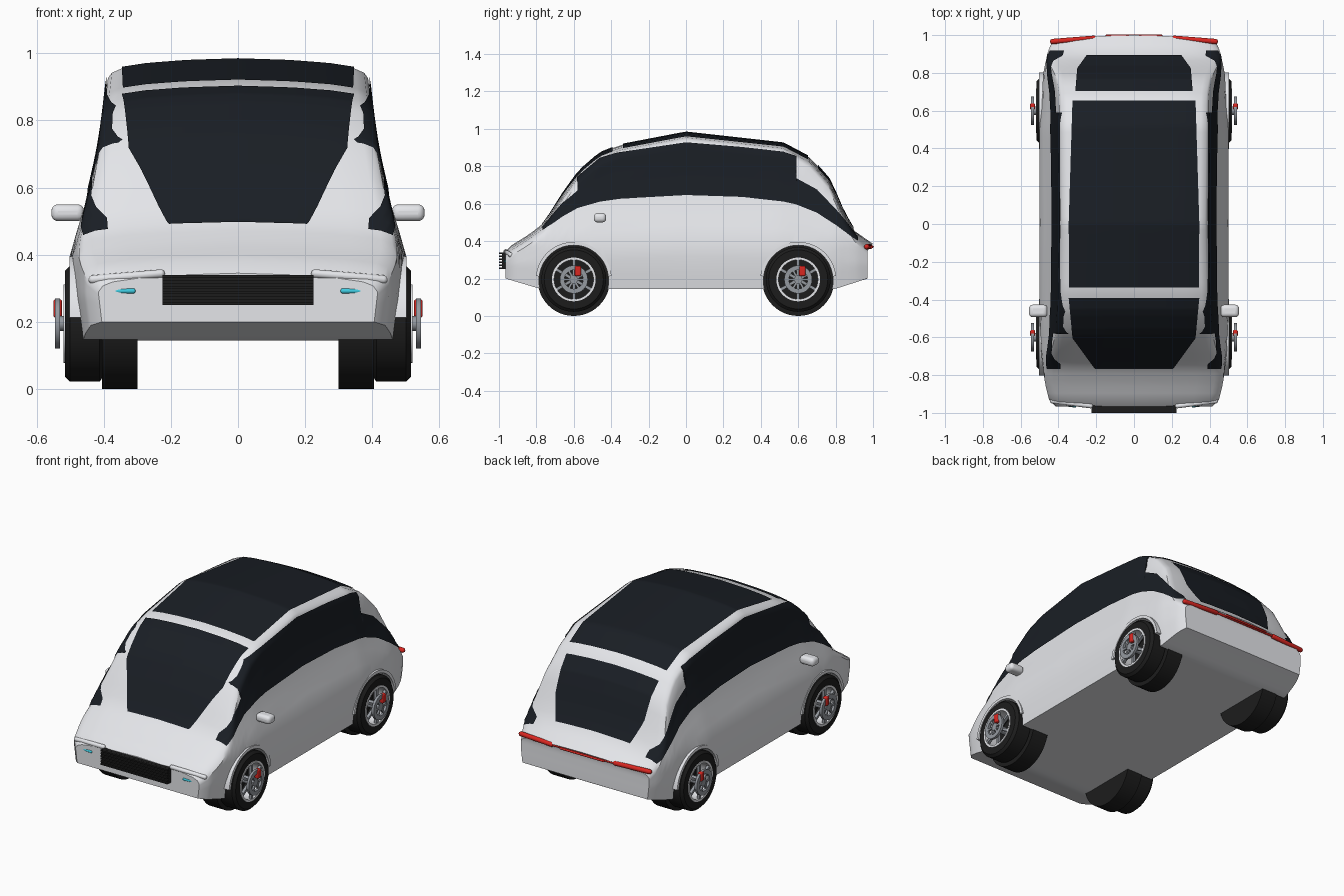
import bpy, bmesh, math
from mathutils import Vector, Matrix
from mathutils.bvhtree import BVHTree

if "Cube" in bpy.data.objects:
    bpy.data.objects.remove(bpy.data.objects["Cube"])


def mat(name, r, g, b):
    m = bpy.data.materials.new(name)
    m.diffuse_color = (r, g, b, 1)
    m.use_nodes = True
    m.node_tree.nodes["Principled BSDF"].inputs["Base Color"].default_value = m.diffuse_color
    return m


WHITE = mat("white_paint", 0.78, 0.79, 0.82)
GLASS = mat("dark_glass", 0.01, 0.013, 0.018)
BLACK = mat("black_rubber", 0.012, 0.012, 0.012)
STEEL = mat("steel", 0.3, 0.32, 0.35)
RED = mat("red", 0.7, 0.02, 0.015)
CYAN = mat("cyan", 0.05, 0.6, 0.75)


def finish(name, bm, m, bevel=0, angle=35, recalc=True):
    if recalc:
        bmesh.ops.recalc_face_normals(bm, faces=bm.faces)
    me = bpy.data.meshes.new(name)
    bm.to_mesh(me)
    bm.free()
    me.materials.append(m)
    ob = bpy.data.objects.new(name, me)
    bpy.context.collection.objects.link(ob)
    if bevel:
        mod = ob.modifiers.new("bevel", 'BEVEL')
        mod.width, mod.segments = bevel, 4
    smooth(ob, angle)
    return ob


def smooth(ob, angle=35):
    bpy.ops.object.select_all(action='DESELECT')
    ob.select_set(True)
    bpy.context.view_layer.objects.active = ob
    bpy.ops.object.shade_smooth_by_angle(angle=math.radians(angle))


def lerp(table, t, k=1):
    for a, b in zip(table, table[1:]):
        if t <= b[0]:
            f = max(0, (t - a[0]) / (b[0] - a[0]))
            return a[k] + (b[k] - a[k]) * f
    return table[-1][k]


def box(name, c, s, m, bevel=0, rot=Matrix()):
    bm = bmesh.new()
    bmesh.ops.create_cube(bm, size=1)
    bm.transform(Matrix.Translation(c) @ rot @ Matrix.Diagonal((*s, 1)))
    return finish(name, bm, m, bevel)


def capsule(name, a, b, r, m):
    a, b = Vector(a), Vector(b)
    d = b - a
    h = d.length / 2 - r
    bm = bmesh.new()
    bmesh.ops.create_uvsphere(bm, u_segments=16, v_segments=10, radius=r)
    for v in bm.verts:
        v.co.z += h if v.co.z > -1e-5 else -h
    bm.transform(Matrix.Translation((a + b) / 2) @ d.to_track_quat('Z', 'Y').to_matrix().to_4x4())
    return finish(name, bm, m, angle=60)


def lathe(name, prof, s, y, z, m, n=48, a0=0.0, a1=2 * math.pi):
    """Revolve a closed (x, r) profile about a sideways axle; s = side."""
    full = a1 - a0 > 6.28
    bm = bmesh.new()
    rings = []
    for i in range(n if full else n + 1):
        a = a0 + (a1 - a0) * i / n
        rings.append([bm.verts.new((s * x, y + r * math.cos(a), z + r * math.sin(a))) for x, r in prof])
    k = len(prof)
    for i in range(n):
        p, q = rings[i], rings[(i + 1) % len(rings)]
        for j in range(k):
            bm.faces.new((p[j], p[(j + 1) % k], q[(j + 1) % k], q[j]))
    if not full:
        bm.faces.new(rings[0])
        bm.faces.new(rings[-1])
    bmesh.ops.remove_doubles(bm, verts=bm.verts, dist=1e-5)
    return finish(name, bm, m)


# Body: roofline, underside, plan taper and side section, lofted along y
TOP = [(-.965, .345), (-.93, .38), (-.84, .435), (-.75, .505), (-.66, .65), (-.57, .775), (-.46, .87),
       (-.355, .912), (0, .98), (.52, .922), (.665, .845), (.77, .725), (.84, .56), (.9, .455), (.97, .385)]
LOW = [(-.965, .2), (-.78, .145), (.8, .145), (.97, .2)]
PLAN = [(-.965, .83), (-.93, .9), (-.85, .94), (-.7, .98), (-.5, 1), (.5, 1), (.8, .96), (.92, .91), (.97, .86)]
WIDE = [(.14, .48), (.28, .5), (.4, .5), (.47, .48), (.6, .44), (.75, .408), (.93, .387)]
CROWN = [(.97, .038), (.9, .026), (.7, .014), (.4, .005), (0, 0)]
bm = bmesh.new()
rings = []
NST = 56
for i in range(NST + 1):
    y = -.965 + 1.935 * i / NST
    zt, zb, pl = lerp(TOP, y), lerp(LOW, y), lerp(PLAN, y)
    ze = zt - .055
    half = [(0, zb)]
    for j in range(10):
        z = zb + (ze - zb) * j / 9
        half.append((pl * lerp(WIDE, z), z))
    we = half[-1][0]
    half += [(we * f, zt - d) for f, d in CROWN]
    ring = half + [(-x, z) for x, z in half[-2:0:-1]]
    bow = max(0, (y - .9) / .07) * .03
    rings.append([bm.verts.new((x, y + bow * (1 - (x / .43) ** 2) * min(1, max(0, (z - .19) / .12)), z))
                  for x, z in ring])
for p, q in zip(rings, rings[1:]):
    for j in range(len(p)):
        k = (j + 1) % len(p)
        bm.faces.new((p[j], p[k], q[k], q[j]))
for r in (rings[0], rings[-1]):  # end caps, bridged left to right
    n = len(r)
    for j in range(n // 2):
        quad = list(dict.fromkeys((r[j], r[j + 1], r[-j - 1], r[-j % n])))
        if len(quad) > 2:
            bm.faces.new(quad)
bmesh.ops.recalc_face_normals(bm, faces=bm.faces)
tree = BVHTree.FromBMesh(bm)
body = finish("body_shell", bm, WHITE)

# Wheel arch openings
for y in (-.6, .6):
    for s in (-1, 1):
        c = lathe("arch_cutter", [(.3, 0), (.3, .187), (.6, .187), (.6, 0)], s, y, .193, BLACK)
        c.hide_render = True
        mod = body.modifiers.new("arch", 'BOOLEAN')
        mod.operation, mod.object, mod.solver = 'DIFFERENCE', c, 'EXACT'
        bpy.context.view_layer.objects.active = body
        bpy.ops.object.modifier_apply(modifier=mod.name)
        bpy.data.objects.remove(c)
smooth(body)


def panel(name, edges, side=0, n=12):
    """Glass laid on the body: edges are (y, low, high), cast from above or from a side."""
    y0, y1 = edges[0][0], edges[-1][0]
    ys = sorted({e[0] for e in edges} | {y0 + (y1 - y0) * i / 60 for i in range(61)})
    bm = bmesh.new()
    rows = []
    for y in ys:
        lo, hi = lerp(edges, y, 1), lerp(edges, y, 2)
        row = []
        for j in range(n + 1):
            b = lo + (hi - lo) * j / n
            o, d = ((b, y, 2), (0, 0, -1)) if not side else ((2 * side, y, b), (-side, 0, 0))
            p, nor, *_ = tree.ray_cast(Vector(o), Vector(d))
            if p is None:
                p, nor, *_ = tree.find_nearest(Vector((side * .35, y, b)))
            row.append(bm.verts.new(p + nor * .006))
        rows.append(row)
    for p, q in zip(rows, rows[1:]):
        for j in range(n):
            bm.faces.new((p[j], p[j + 1], q[j + 1], q[j]) if side != -1 else (q[j], q[j + 1], p[j + 1], p[j]))
    return finish(name, bm, GLASS, angle=50, recalc=False)


# Windscreen, roof and rear glass
def centred(*e):
    return [(y, -w, w) for y, w in e]


panel("windscreen", centred((-.765, .205), (-.6, .325), (-.39, .345)), n=20)
panel("roof_glass", centred((-.335, .342), (0, .345), (.65, .325)), n=20)
panel("rear_window", centred((.7, .31), (.82, .30), (.89, .25)), n=20)

# Side glass with tapered tails
SIDE = [(-.765, .455, .472), (-.66, .53, .6), (-.58, .575, .67), (-.578, .576, .74), (-.46, .61, .84),
        (-.355, .625, .872), (0, .645, .925), (.3, .635, .9), (.52, .61, .875), (.588, .595, .85),
        (.59, .594, .735), (.7, .55, .675), (.8, .485, .57), (.915, .4, .42)]
for s in (-1, 1):
    panel("side_glass", SIDE, s, n=14)

# Grille
box("grille_back", (0, -.965, .295), (.45, .04, .09), BLACK)
for i in range(6):
    box("grille_slat", (0, -.985, .255 + i * .016), (.45, .03, .009), BLACK)

# Lights and mirrors
capsule("rear_light_strip", (-.24, .985, .37), (.24, .985, .37), .007, RED)
capsule("rear_strip_centre", (-.15, .998, .37), (.15, .998, .37), .006, RED)
for s in (-1, 1):
    capsule("headlight", (s * .218, -.965, .345), (s * .445, -.935, .325), .013, WHITE)
    capsule("fog_light", (s * .305, -.965, .292), (s * .42, -.95, .292), .008, CYAN)
    capsule("tail_light", (s * .2, .985, .37), (s * .445, .965, .37), .014, RED)
    box("wing_mirror", (s * .507, -.46, .525), (.098, .066, .05), WHITE, .02)

# Wheels
for y in (-.6, .6):
    for s in (-1, 1):
        z = .195
        lathe("inner_tyre", [(.3, 0), (.3, .193), (.405, .193), (.405, 0)], s, y, .193, BLACK)
        lathe("tyre", [(.4, .115), (.4, .155), (.412, .173), (.5, .173), (.515, .158), (.515, .115)], s, y, z, BLACK)
        lathe("rim", [(.43, .105), (.43, .117), (.519, .117), (.519, .105)], s, y, z, WHITE)
        lathe("brake_disc", [(.53, .05), (.53, .075), (.545, .075), (.545, .05)], s, y, z, STEEL)
        lathe("hub", [(.43, 0), (.43, .022), (.54, .022), (.54, 0)], s, y, z, STEEL, 20)
        box("brake_caliper", (s * .537, y + .022, z + .045), (.026, .034, .055), RED, .008)
        for i in range(6):
            rot = Matrix.Rotation(i * math.pi / 3, 4, 'X')
            off = rot @ Vector((0, 0, .064))
            box("spoke", (s * .508, y + off.y, z + off.z), (.018, .016, .09), STEEL, 0, rot)
            off = rot @ Vector((0, .036, 0))
            box("disc_arm", (s * .537, y + off.y, z + off.z), (.012, .034, .012), STEEL, 0, rot)
        lathe("arch_trim", [(.46, .185), (.46, .203), (.502, .203), (.502, .185)], s, y, .193, WHITE, 32, .1, math.pi - .1)
